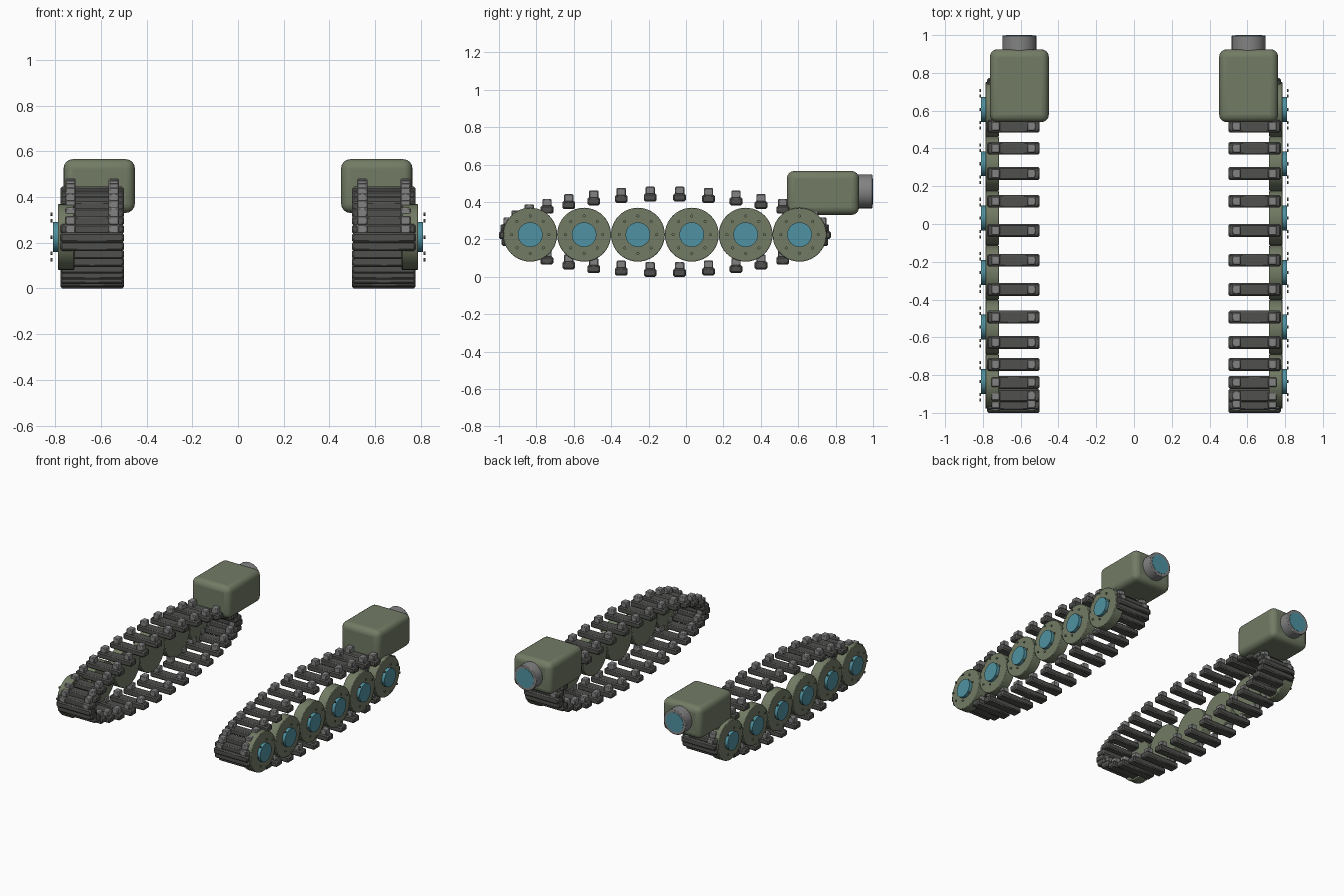
import bpy, math
from mathutils import Matrix

if "Cube" in bpy.data.objects:
    bpy.data.objects.remove(bpy.data.objects["Cube"])


def material(name, rgb):
    m = bpy.data.materials.new(name)
    m.diffuse_color = (*rgb, 1)
    m.use_nodes = True
    m.node_tree.nodes["Principled BSDF"].inputs["Base Color"].default_value = m.diffuse_color
    return m


OLIVE = material("olive", (0.17, 0.20, 0.13))
TEAL = material("teal_glass", (0.08, 0.29, 0.36))
RUBBER = material("dark_rubber", (0.08, 0.08, 0.075))
STEEL = material("steel", (0.22, 0.225, 0.22))


def finish(name, mat, bevel, segments):
    ob = bpy.context.object
    ob.name = name
    ob.data.materials.append(mat)
    if bevel:
        mod = ob.modifiers.new("Bevel", "BEVEL")
        mod.width, mod.segments = bevel, segments
        mod.limit_method = "ANGLE"
    bpy.ops.object.shade_smooth_by_angle(angle=math.radians(35))
    return ob


def box(name, centre, size, mat, bevel=0.0, segments=1):
    bpy.ops.mesh.primitive_cube_add(size=1, location=centre)
    bpy.context.object.data.transform(Matrix.Diagonal((*size, 1)))
    return finish(name, mat, bevel, segments)


def rod(name, axis, start, end, radius, centre, mat, verts=32, bevel=0.0):
    """Cylinder along x or y; centre holds the other two coordinates."""
    mid = (start + end) / 2
    loc = (mid, *centre) if axis == "x" else (centre[0], mid, centre[1])
    bpy.ops.mesh.primitive_cylinder_add(vertices=verts, radius=radius,
                                        depth=abs(end - start), location=loc)
    turn = Matrix.Rotation(math.pi / 2, 4, "Y" if axis == "x" else "X")
    bpy.context.object.data.transform(turn)
    return finish(name, mat, bevel, 2)


MID_Y, MID_Z = -0.113, 0.2225
LINKS, WHEELS = 34, 6

for side, label in ((-1, "left"), (1, "right")):
    # track links: upright pads with two guide blocks, set round an ellipse
    for i in range(LINKS):
        t = 2 * math.pi * i / LINKS
        y = MID_Y + 0.853 * math.cos(t)
        z = MID_Z + 0.202 * math.sin(t)
        box(f"{label}_track_pad", (side * 0.638, y, z),
            (0.278, 0.068, 0.043), RUBBER, 0.008)
        for dx in (-0.095, 0.095):
            box(f"{label}_guide_block", (side * 0.638 + dx, y, z + 0.036),
                (0.045, 0.05, 0.044), STEEL, 0.005)

    # road wheels with glass hubs and a ring of bolts
    for i in range(WHEELS):
        y = MID_Y + (i - 2.5) * 0.288
        rod(f"{label}_wheel", "x", side * 0.716, side * 0.787, 0.144,
            (y, 0.225), OLIVE, 40, 0.004)
        rod(f"{label}_hub", "x", side * 0.77, side * 0.81, 0.066,
            (y, 0.225), TEAL, 32)
        for k in range(8):
            a = k * math.pi / 4
            rod(f"{label}_bolt", "x", side * 0.811, side * 0.819, 0.008,
                (y + 0.1 * math.cos(a), 0.225 + 0.1 * math.sin(a)), OLIVE, 10)

    # rear housing with a rearward lens
    box(f"{label}_housing", (side * 0.607, 0.732, 0.448),
        (0.312, 0.386, 0.235), OLIVE, 0.04, 4)
    rod(f"{label}_lens_barrel", "y", 0.86, 0.998, 0.09,
        (side * 0.607, 0.456), STEEL, 32, 0.004)
    rod(f"{label}_lens_glass", "y", 0.96, 1.0, 0.07,
        (side * 0.607, 0.456), TEAL)
